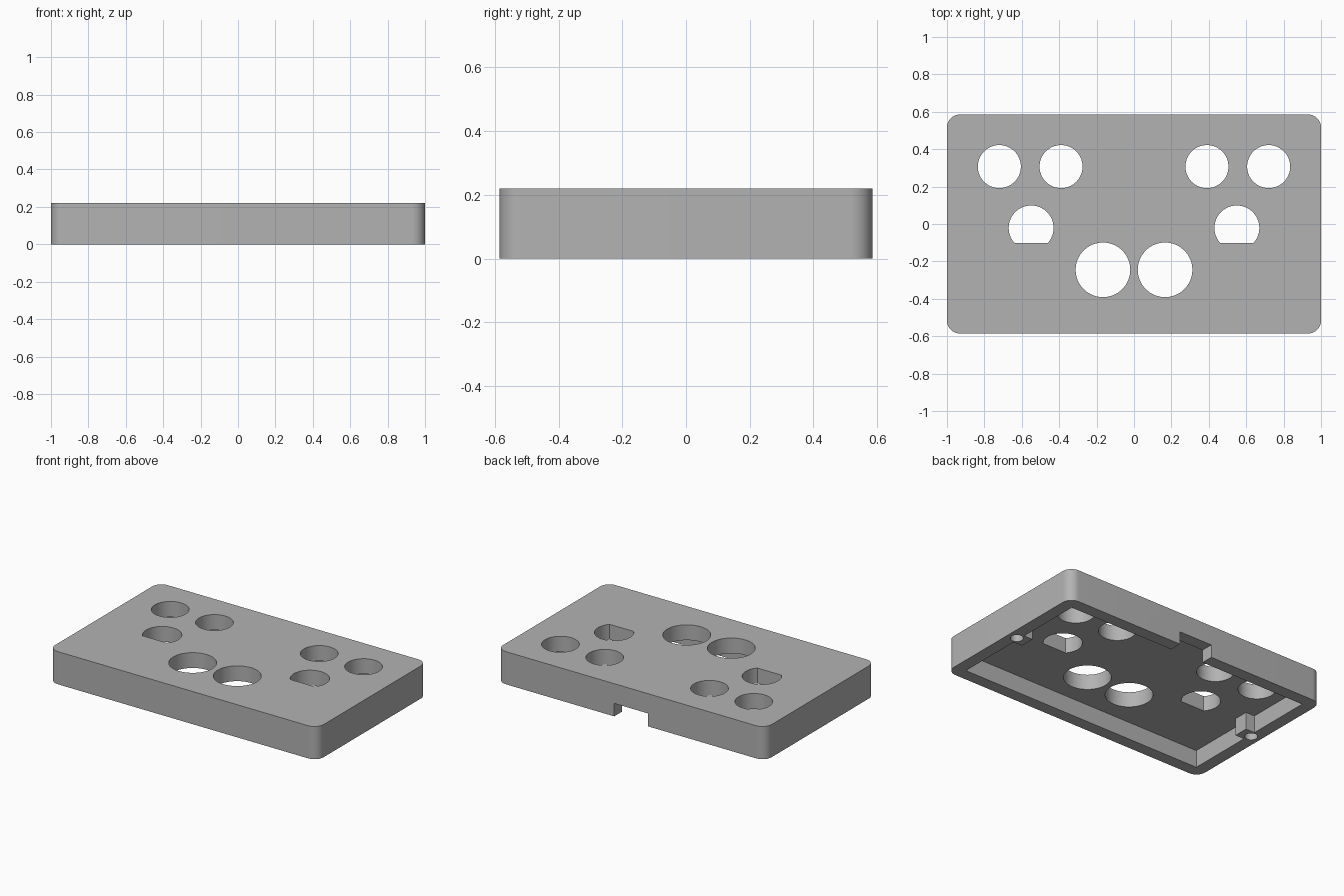
import bpy, bmesh
from math import cos, sin, pi, asin, tau

cube = bpy.data.objects.get("Cube")
if cube:
    bpy.data.objects.remove(cube, do_unlink=True)

W, D, H = 1.0, 0.585, 0.22      # half width, half depth, height
WALL, FLOOR = 0.083, 0.117      # wall thickness, underside of the top plate

grey = bpy.data.materials.new("plain grey")
grey.use_nodes = True
colour = (0.45, 0.45, 0.45, 1)
grey.diffuse_color = colour
grey.node_tree.nodes["Principled BSDF"].inputs["Base Color"].default_value = colour


def prism(name, outline, z0, z1):
    """Extrude a closed counter-clockwise outline from z0 up to z1."""
    bm = bmesh.new()
    face = bm.faces.new([bm.verts.new((x, y, z0)) for x, y in outline])
    top = bmesh.ops.extrude_face_region(bm, geom=[face])["geom"]
    verts = [v for v in top if isinstance(v, bmesh.types.BMVert)]
    bmesh.ops.translate(bm, verts=verts, vec=(0, 0, z1 - z0))
    bmesh.ops.recalc_face_normals(bm, faces=bm.faces)
    mesh = bpy.data.meshes.new(name)
    bm.to_mesh(mesh)
    bm.free()
    mesh.materials.append(grey)
    obj = bpy.data.objects.new(name, mesh)
    bpy.context.collection.objects.link(obj)
    return obj


def arc(cx, cy, r, start, end, steps):
    return [(cx + r * cos(start + (end - start) * i / steps),
             cy + r * sin(start + (end - start) * i / steps)) for i in range(steps + 1)]


def circle(cx, cy, r):
    return arc(cx, cy, r, 0, tau, 64)[:-1]


def rounded_box(w, d, r):
    corners = [(1, 1), (-1, 1), (-1, -1), (1, -1)]
    return [p for i, (sx, sy) in enumerate(corners)
            for p in arc(sx * (w - r), sy * (d - r), r, i * pi / 2, (i + 1) * pi / 2, 12)]


def cut(target, outline, z0, z1):
    cutter = prism("cutter", outline, z0, z1)
    cutter.hide_render = True
    mod = target.modifiers.new("cut", "BOOLEAN")
    mod.operation, mod.solver, mod.object = "DIFFERENCE", "EXACT", cutter
    bpy.context.view_layer.objects.active = target
    bpy.ops.object.modifier_apply(modifier=mod.name)
    bpy.data.objects.remove(cutter, do_unlink=True)


# Solid cover with rounded vertical corners
cover = prism("panel_cover", rounded_box(W, D, 0.068), 0, H)

# Hollow underside, leaving a screw block in the middle of each side wall
iw, idp, bx, by = W - WALL, D - WALL, 0.85, 0.05
half = [(iw, -idp), (iw, -by), (bx, -by), (bx, by), (iw, by), (iw, idp)]
cut(cover, half + [(-x, -y) for x, y in half], -0.1, FLOOR)

# Cable notch in the back wall
cut(cover, [(-0.125, 0.45), (0.125, 0.45), (0.125, 0.7), (-0.125, 0.7)], -0.1, 0.087)

# Openings through the top plate and screw holes, mirrored left and right
flat = asin(0.08 / 0.12)
for side in (-1, 1):
    for x, y, r in [(0.72, 0.307, 0.115), (0.39, 0.307, 0.115), (0.166, -0.245, 0.146)]:
        cut(cover, circle(side * x, y, r), 0.05, 0.3)
    cut(cover, arc(side * 0.55, -0.021, 0.12, -flat, pi + flat, 48), 0.05, 0.3)
    cut(cover, circle(side * 0.933, 0, 0.04), -0.1, FLOOR)

# Smooth round walls, crisp edges
bpy.ops.object.select_all(action="DESELECT")
cover.select_set(True)
bpy.context.view_layer.objects.active = cover
bpy.ops.object.shade_smooth_by_angle(angle=pi / 6)
